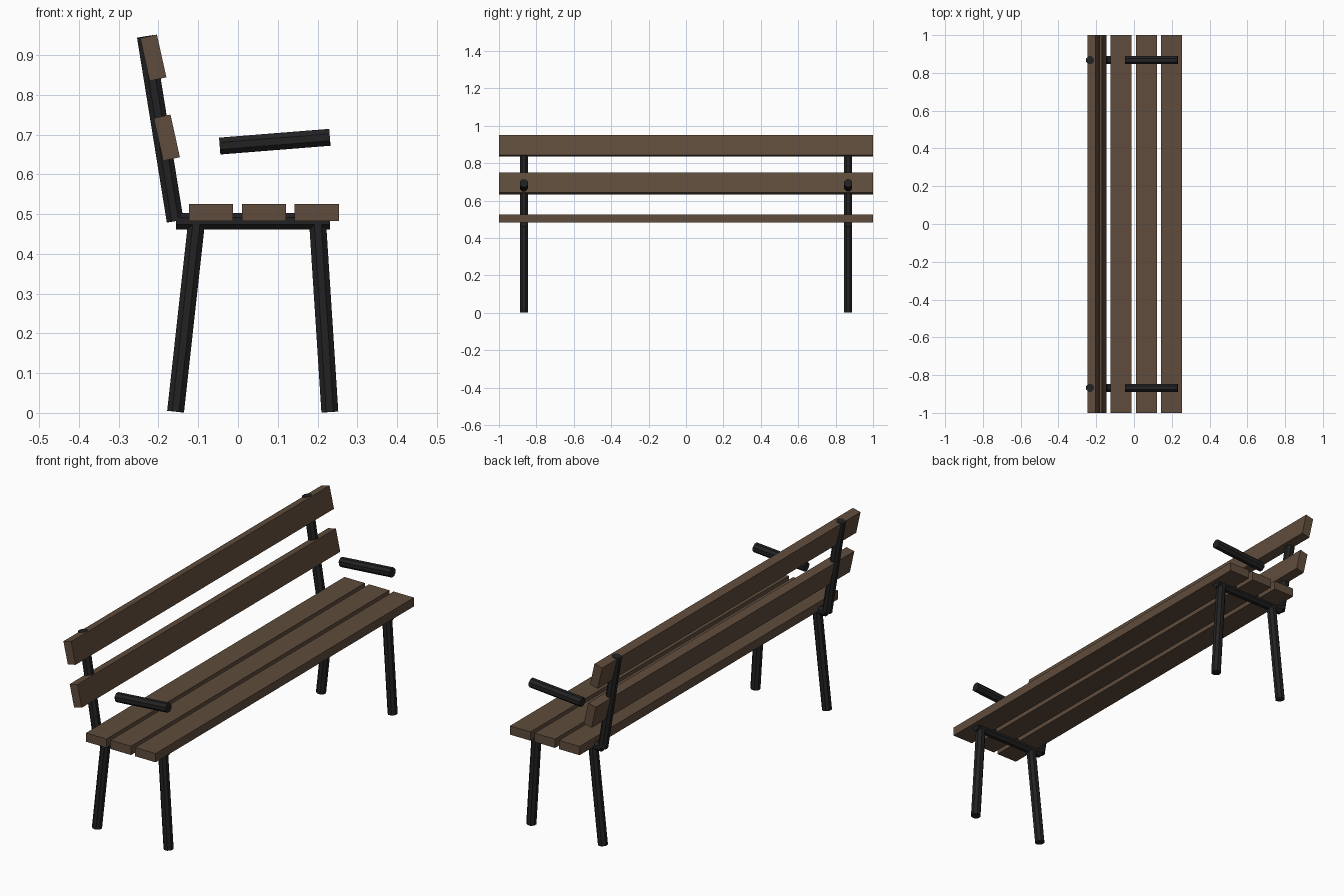
import bpy, math
from mathutils import Vector

if "Cube" in bpy.data.objects:
    bpy.data.objects.remove(bpy.data.objects["Cube"])


def material(name, rgb):
    m = bpy.data.materials.new(name)
    m.diffuse_color = (*rgb, 1)
    m.use_nodes = True
    m.node_tree.nodes["Principled BSDF"].inputs["Base Color"].default_value = m.diffuse_color
    return m


wood = material("brown_wood", (0.115, 0.072, 0.045))
metal = material("black_metal", (0.016, 0.016, 0.017))

RADIUS = 0.023   # tube radius
FRAME_Y = 0.867  # distance of each end frame from the centre


def tube(name, start, end, y):
    """Eight-sided tube between two (x, z) points, flats facing the bench ends."""
    a, b = Vector((start[0], y, start[1])), Vector((end[0], y, end[1]))
    d = b - a
    bpy.ops.mesh.primitive_cylinder_add(vertices=8, radius=RADIUS, depth=d.length,
                                        location=(a + b) / 2)
    o = bpy.context.object
    o.name = name
    # turn the ring so flats line up, then tilt it within the x-z plane
    for v in o.data.vertices:
        c, s = math.cos(math.pi / 8), math.sin(math.pi / 8)
        x, w = v.co.x, v.co.y
        v.co.x, v.co.y = x * c - w * s, x * s + w * c
    o.rotation_euler.y = math.atan2(d.x, d.z)
    o.data.materials.append(metal)


def slat(name, x, z, width, height, tilt=0):
    """Full-length board centred at (x, z)."""
    bpy.ops.mesh.primitive_cube_add(size=1, location=(x, 0, z),
                                    rotation=(0, math.radians(tilt), 0))
    o = bpy.context.object
    o.name = name
    o.scale = (width, 2, height)
    o.data.materials.append(wood)


# End frames
for side, y in (("near", -FRAME_Y), ("far", FRAME_Y)):
    tube("rear_leg_" + side, (-0.157, 0.003), (-0.104, 0.482), y)
    tube("front_leg_" + side, (0.231, 0.002), (0.200, 0.482), y)
    tube("seat_rail_" + side, (-0.156, 0.482), (0.231, 0.482), y)
    tube("back_post_" + side, (-0.158, 0.482), (-0.233, 0.947), y)
    tube("armrest_" + side, (-0.046, 0.671), (0.231, 0.693), y)

# Seat boards
for i, x in enumerate((-0.068, 0.065, 0.198)):
    slat(f"seat_slat_{i + 1}", x, 0.504, 0.111, 0.043)

# Backrest boards
slat("back_slat_lower", -0.179, 0.692, 0.043, 0.110, -12.5)
slat("back_slat_upper", -0.213, 0.893, 0.043, 0.110, -12.5)
